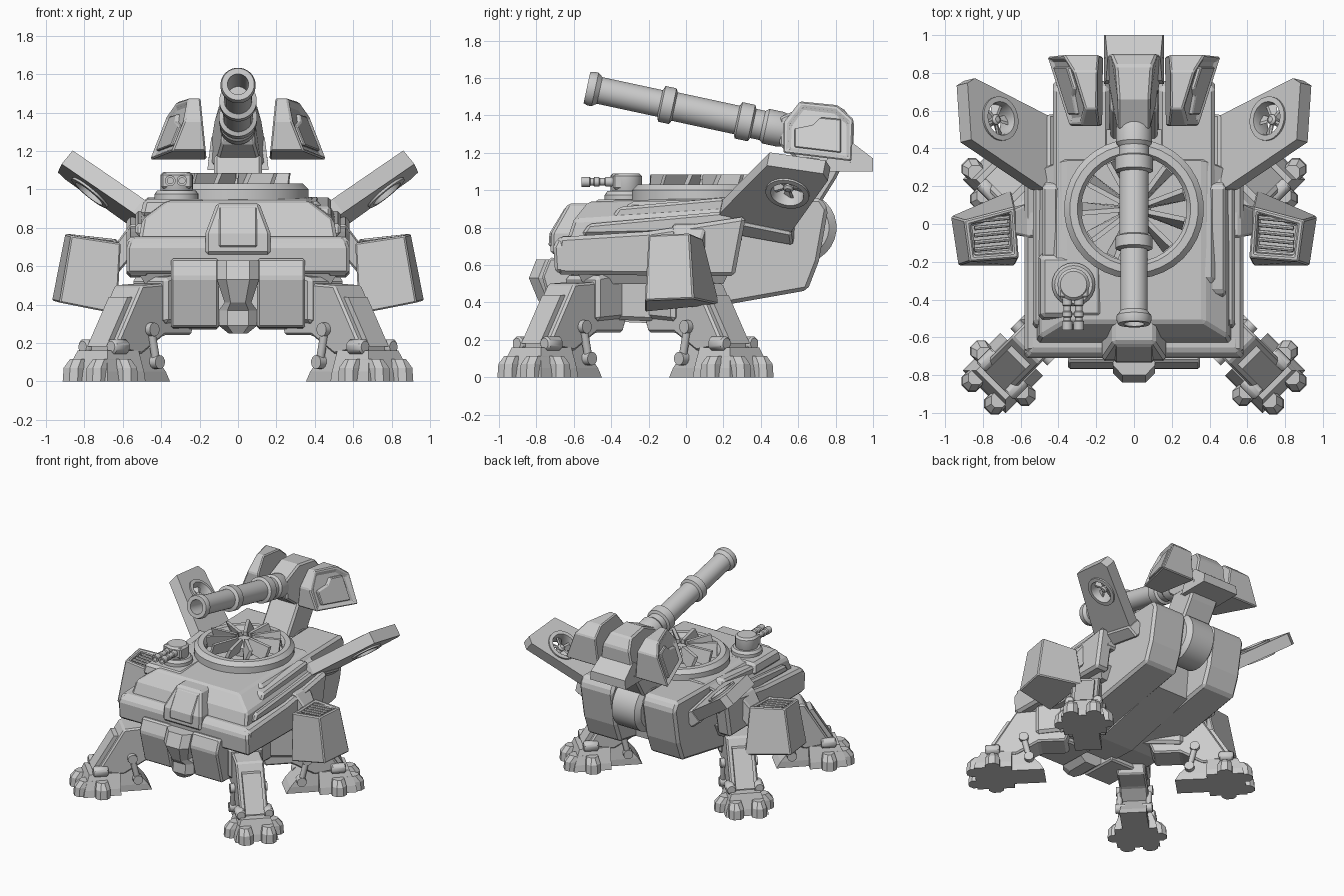
import bpy, bmesh
from math import sin, cos, pi, radians
from mathutils import Vector as V

if "Cube" in bpy.data.objects:
    bpy.data.objects.remove(bpy.data.objects["Cube"])

PIVOT = V((0, -0.27, 0))   # legs mirror front to back about this point


def make(name, loops, mirror='', bevel=0.0, smooth=False, closed=False, inset=None):
    """Skin a stack of equal-length point loops into one object."""
    bm = bmesh.new()
    off = PIVOT if mirror == 'xy' else V()
    rows = [[bm.verts.new(V(p) - off) for p in l] for l in loops]
    n, m = len(rows[0]), len(rows)
    for k in range(m if closed else m - 1):
        a, b = rows[k], rows[(k + 1) % m]
        for i in range(n):
            bm.faces.new((a[i], a[(i + 1) % n], b[(i + 1) % n], b[i]))
    last = None
    if not closed:
        bm.faces.new(rows[0][::-1])
        last = bm.faces.new(rows[-1])
    bmesh.ops.recalc_face_normals(bm, faces=bm.faces[:])
    if inset:
        bmesh.ops.inset_individual(bm, faces=[last], thickness=inset[0])
        bmesh.ops.inset_individual(bm, faces=[last], thickness=0.008, depth=inset[1])
    me = bpy.data.meshes.new(name)
    bm.to_mesh(me)
    bm.free()
    if smooth:
        for p in me.polygons:
            p.use_smooth = True
        me.set_sharp_from_angle(angle=radians(32))
    ob = bpy.data.objects.new(name, me)
    bpy.context.collection.objects.link(ob)
    ob.location = off
    if bevel:
        b = ob.modifiers.new('bevel', 'BEVEL')
        b.width, b.segments, b.limit_method, b.angle_limit = bevel, 1, 'ANGLE', radians(30)
    if mirror:
        mm = ob.modifiers.new('mirror', 'MIRROR')
        mm.use_axis = (True, 'y' in mirror, False)
    return ob


def prism(name, prof, x0, x1, **kw):
    """Side profile (y, z) extruded across x; x0 and x1 may be functions of y, z."""
    f = lambda x, y, z: x(y, z) if callable(x) else x
    return make(name, [[(f(x, y, z), y, z) for y, z in prof] for x in (x0, x1)], **kw)


def lathe(name, prof, origin, axis, n=24, **kw):
    """Profile (radius, distance along axis) turned about an axis."""
    ax, o = V(axis).normalized(), V(origin)
    u = ax.orthogonal().normalized()
    w = ax.cross(u)
    loops = [[o + ax * t + (u * cos(2 * pi * i / n) + w * sin(2 * pi * i / n)) * r
              for i in range(n)] for r, t in prof]
    return make(name, loops, smooth=True, **kw)


def rod(name, a, b, r, n=12, **kw):
    d = V(b) - V(a)
    return lathe(name, [(r, 0), (r, d.length)], a, d, n, **kw)


def rect(x, y0, y1, z, z1=None):
    z1 = z if z1 is None else z1
    return [(-x, y0, z), (x, y0, z), (x, y1, z1), (-x, y1, z1)]


# --- hull: two side halves with a gap at the rear, joined by a core
side = [(-.42, .31), (-.2, .3), (0, .35), (.65, .465), (.71, .62), (.76, .9), (.72, .96), (-.3, .94), (-.5, .6)]
prism('hull_side', side, .13, .43, mirror='x', bevel=.02)
prism('hull_core', [(-.45, .3), (-.2, .29), (.45, .44), (.5, .95), (-.4, .94)], -.15, .15)
lathe('rear_wheel', [(.15, -.13), (.19, -.1), (.19, .1), (.15, .13)], (0, .615, .8), (1, 0, 0), 28)
# upper deck, narrowing toward the top
make('upper_deck', [rect(.52, -.64, .3, .72), rect(.50, -.60, .3, .84, .90), rect(.37, -.52, .35, .94, .965)], bevel=.015)
prism('deck_rail', [(-.42, .82), (-.36, .91), (.2, .96), (.26, .85)], .40, .485, mirror='x', bevel=.015)
prism('deck_strip', [(-.56, .76), (-.52, .82), (.24, .89), (.28, .78)], .44, .535, mirror='x', bevel=.015)

# --- skirt armour, bumper, front plates
prism('side_skirt', [(-.69, .55), (.26, .54), (.32, .86), (-.2, .78), (-.68, .75)], .46, .58, mirror='x', bevel=.02)
make('front_bumper', [rect(.58, -.70, -.5, .56), rect(.58, -.71, -.5, .71), rect(.55, -.67, -.5, .755)], bevel=.015)
make('under_skirt', [rect(.48, -.55, .2, .5), rect(.54, -.6, .25, .6)])
make('bow_plate', [rect(.17, -.725, -.5, .66), rect(.17, -.72, -.45, .77), rect(.11, -.63, -.40, .93)], bevel=.015)
prism('bow_panel', [(-.735, .70), (-.73, .77), (-.645, .91), (-.6, .91), (-.65, .7)], -.10, .10, bevel=.008)
prism('cheek_armour', [(-.73, .64), (-.77, .54), (-.70, .28), (-.38, .27), (-.38, .62)], .10, .35, mirror='x', bevel=.012)
# nose: chamfered prow, narrowing to a notch and a chin
make('nose', [[(-a, y + .05, z), (-.55 * a, y, z), (.55 * a, y, z), (a, y + .05, z), (a, -.5, z), (-a, -.5, z)]
              for a, y, z in ((.05, -.73, .25), (.10, -.755, .29), (.10, -.75, .37), (.07, -.79, .41),
                              (.11, -.84, .53), (.11, -.80, .63))])

# --- big lift fan on the deck
C = V((0, .08, 0))
lathe('fan_ring', [(.37, .93), (.37, 1.0), (.34, 1.03), (.30, 1.03), (.28, 1.0), (.28, .93)], C, (0, 0, 1), 36, closed=True)
lathe('fan_hub', [(.09, .94), (.09, 1.02), (.05, 1.06), (.04, 1.06)], C, (0, 0, 1), 16)


def blades(name, n, r0, r1, h, w0, w1, frame, th=.015, **kw):
    """Pitched blades placed through frame(radial x, radial y, height)."""
    for k in range(n):
        a = 2 * pi * (k + .5) / n
        loops = []
        for r, w in ((r0, w0), (r1, w1)):
            loops.append([frame(r * cos(a) - t * sin(a), r * sin(a) + t * cos(a), z)
                          for t, z in ((-w, -h), (-w + th, -h), (w, h), (w - th, h))])
        make(f'{name}_{k + 1}', loops, **kw)


blades('fan_blade', 11, .06, .275, .05, .018, .035, lambda x, y, z: V((x, y + .08, 1.035 + z)), th=.025)

# --- small twin gun turret
T = (-.32, -.32, 0)
make('turret_plinth', [[(x - .33, y - .33, z) for x, y, z in rect(a, -a, a, z)] for a, z in ((.18, .86), (.16, .95))], bevel=.02)
lathe('turret_base', [(.115, .93), (.115, .975), (.10, .995)], T, (0, 0, 1))
lathe('turret_cap', [(.075, .98), (.085, 1.0), (.085, 1.075), (.07, 1.09)], T, (0, 0, 1))
make('turret_gun_block', [[(x - .32, y, z) for x, y, z in rect(.08, -.39, -.32, z)] for z in (1.005, 1.085)], bevel=.01)
for k, x in enumerate((-.353, -.292)):
    lathe(f'turret_barrel_{k + 1}', [(.026, 0), (.026, .04), (.02, .045), (.02, .07), (.026, .075), (.026, .1), (.02, .105),
          (.02, .12), (.028, .125), (.028, .17), (.016, .17), (.016, .12)], (x, -.39, 1.045), (0, -1, 0), 12)

# --- main cannon: barrel with collars and an open muzzle
lathe('cannon_barrel', [(.052, .3), (.055, 0), (.085, 0), (.092, .02), (.092, .045), (.073, .07), (.073, .40), (.098, .41),
      (.098, .47), (.078, .48), (.078, .82), (.10, .83), (.10, .90), (.08, .91), (.08, .96), (.095, .98), (.095, 1.06),
      (.07, 1.15)], (0, -.53, 1.548), (0, .978, -.21), 28)
wide = lambda y, z: max(.085, .1 + .16 * (y - .52) - .2 * max(0, z - 1.17))
prism('cannon_breech', [(.5, 1.24), (.5, 1.39), (.66, 1.46), (.84, 1.44), (.9, 1.36), (.89, 1.14), (.65, 1.12)],
      lambda y, z: -wide(y, z), wide, bevel=.012)
prism('cannon_tail', [(.74, 1.1), (.76, 1.2), (.87, 1.27), (1.0, 1.17), (1.0, 1.1)],
      lambda y, z: -.16 + .12 * (z - 1.1), lambda y, z: .16 - .12 * (z - 1.1))
prism('cannon_neck', [(.42, .9), (.6, 1.18), (.86, 1.18), (.80, 1.06), (.70, .9)], -.125, .125, bevel=.015)
outer = lambda y, z: .455 - .4 * (z - 1.17) - .27 * (.89 - y)
prism('cannon_side_pod', [(.52, 1.2), (.52, 1.36), (.61, 1.475), (.81, 1.455), (.895, 1.38), (.885, 1.155)],
      lambda y, z: .165 + .1 * (z - 1.17), outer, mirror='x', bevel=.008, inset=(.03, -.015))
prism('pod_raised_panel', [(.58, 1.23), (.58, 1.33), (.68, 1.35), (.72, 1.39), (.83, 1.38), (.83, 1.2)],
      lambda y, z: outer(y, z) - .03, lambda y, z: outer(y, z) + .003, mirror='x', bevel=.006)

# --- wings: tilted plates with a round fan opening
N = V((-.82, .2, 1)).normalized()
wing_pt = lambda x, y, o=0: V((x, y, .885 + .82 * (x - .48) - .2 * (y - .17))) + N * o


def plate(name, outline, t, **kw):
    return make(name, [[wing_pt(x, y, o) for x, y in outline] for o in (-t, t)], **kw)


wing = plate('wing', [(.45, .17), (.52, .19), (.89, .44), (.91, .74), (.87, .765), (.47, .56)], .046)
W = wing_pt(.74, .55)
cutter = lathe('wing_cutter', [(.098, -.2), (.098, .2)], W, N, 28)
cutter.hide_render = True
bo = wing.modifiers.new('hole', 'BOOLEAN')
bo.operation, bo.object, bo.solver = 'DIFFERENCE', cutter, 'EXACT'
bpy.context.view_layer.objects.active = wing
bpy.ops.object.modifier_apply(modifier='hole')
bpy.data.objects.remove(cutter)
wing.modifiers.new('mirror', 'MIRROR')
lathe('wing_fan_ring', [(.118, -.058), (.118, .058), (.09, .06), (.085, .04), (.085, -.04), (.09, -.06)], W, N, 28, closed=True, mirror='x')
lathe('wing_fan_hub', [(.015, -.03), (.028, -.02), (.028, .02), (.015, .03)], W, N, 12, mirror='x')
U = V((1, 0, .82)).normalized()
Q = N.cross(U)
blades('wing_fan_blade', 5, .015, .09, .012, .012, .03, lambda x, y, z: W + U * x + Q * y + N * z, mirror='x')
plate('wing_root', [(.40, .15), (.49, .17), (.49, .57), (.41, .58)], .06, mirror='x', bevel=.012)

# --- side pods with a recessed grille on top
make('side_pod', [[(.63, -.22, .35), (.93, -.22, .41), (.97, .04, .42), (.65, .18, .39)],
                  [(.61, -.18, .72), (.87, -.2, .76), (.90, .02, .77), (.63, .09, .74)]],
     mirror='x', bevel=.008, inset=(.04, -.05))
for k in range(5):
    y = -.13 + .038 * k
    rod(f'pod_grille_bar_{k + 1}', (.66, y + .012, .722), (.845, y - .006, .745), .012, 8, mirror='x')
make('pod_arm', [[(.45, -.08, .62), (.45, .14, .62), (.45, .14, .82), (.45, -.08, .82)],
                 [(.56, -.07, .64), (.56, .11, .64), (.56, .11, .82), (.56, -.07, .82)],
                 [(.68, -.05, .50), (.68, .08, .50), (.65, .07, .70), (.65, -.05, .70)]], mirror='x', bevel=.012)


# --- legs: built once at the front right in (outward, sideways, up), mirrored to all four corners
def L(s, v, z):
    return V((.68 + .7071 * (s + v), -.775 + .7071 * (v - s), z))


def leg(name, prof, v0, v1, **kw):
    make(name, [[L(s, v, z) for s, z in prof] for v in (v0, v1)], mirror='xy', **kw)


leg('leg_limb', [(.05, .17), (-.15, .5), (-.32, .51), (-.58, .40), (-.52, .24), (-.32, .24), (-.15, .14)], -.105, .105, bevel=.012)
leg('leg_shin_plate', [(.08, .18), (-.08, .44), (-.12, .44), (0, .18)], -.07, .07)
leg('leg_hip', [(-.3, .3), (-.3, .54), (-.7, .6), (-.7, .33)], -.13, .13, bevel=.02)
make('foot_block', [[L(s, v, z) for s, v in ((-.12, -a), (a, -a), (a, a), (-.12, a))]
                    for a, z in ((.16, 0), (.15, .05), (.11, .16))], mirror='xy')
make('foot_heel', [[L(s, v, z) for s, v in ((a, -w), (.05, -w), (.05, w), (a, w))]
                   for a, w, z in ((-.36, .1, 0), (-.33, .1, .05), (-.22, .085, .18))], mirror='xy')
# toes: two facing outward, one on each flank
for k, (s0, v0, ds, dv) in enumerate(((0, .085, 1, 0), (0, -.085, 1, 0), (.02, 0, 0, 1), (.02, 0, 0, -1))):
    make(f'foot_toe_{k + 1}', [[L(s0 + r * ds - t * dv, v0 + r * dv + t * ds, z)
                                for r, t in ((.08, -w), (e - .03, -w), (e, .03 - w), (e, w - .03), (e - .03, w), (.08, w))]
                               for e, w, z in ((.22, .055, 0), (.215, .053, .07), (.18, .042, .115))], mirror='xy')
for k, v in enumerate((-.11, .11)):
    top, low = (-.21, .27), (-.25, .1)
    rod(f'leg_piston_{k + 1}', L(top[0], v, top[1]), L(low[0], v, low[1]), .022, mirror='xy')
    for tag, (s, z) in (('upper', top), ('lower', low)):
        rod(f'piston_{tag}_joint_{k + 1}', L(s, v * .6, z), L(s, v * 1.25, z), .036, 14, mirror='xy')
    rod(f'ankle_roller_{k + 1}', L(-.03, v * .95, .18), L(.08, v * .95, .18), .04, 12, mirror='xy', bevel=.01)
